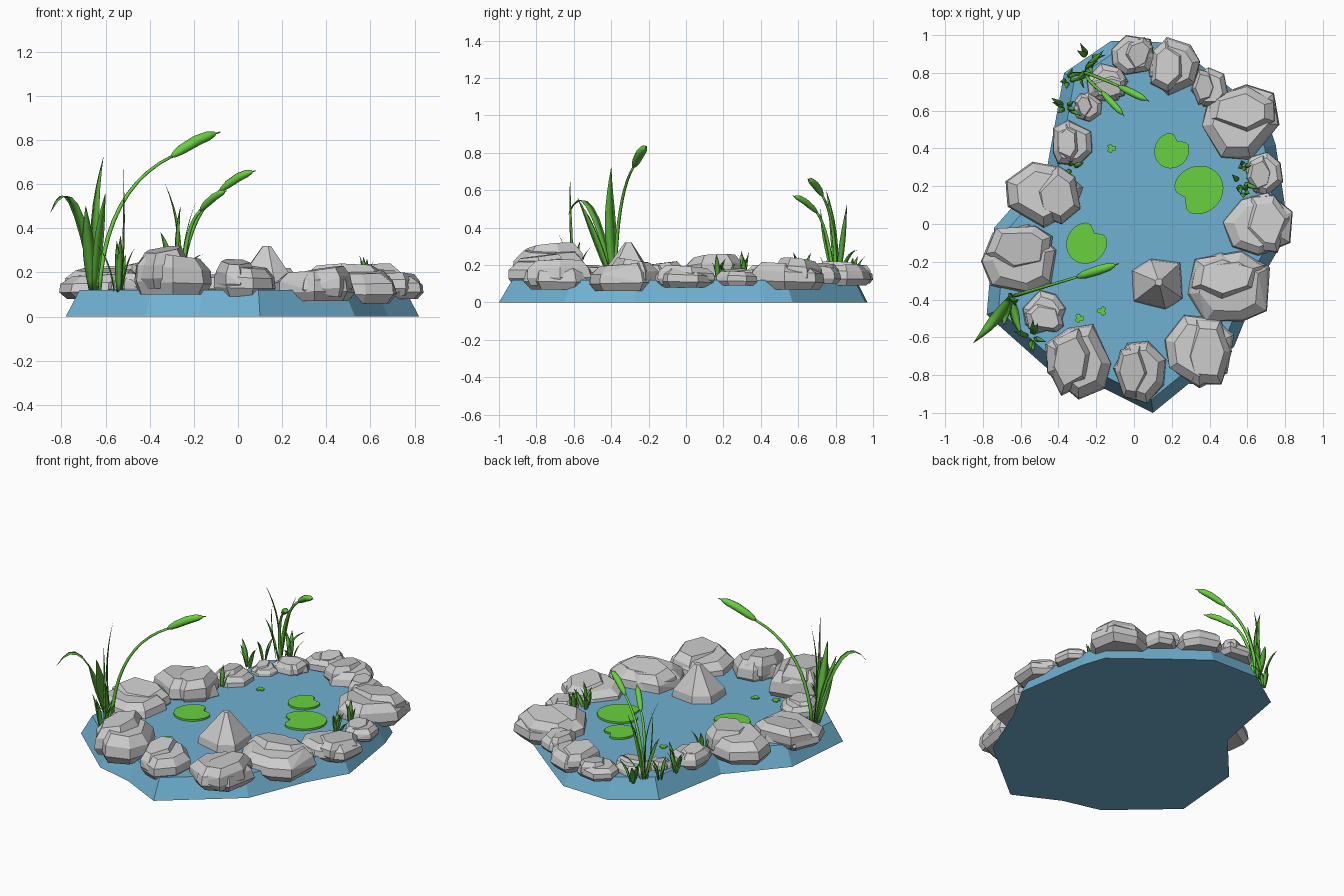
import bpy, bmesh, math, random
from mathutils import Vector

if "Cube" in bpy.data.objects:
    bpy.data.objects.remove(bpy.data.objects["Cube"])

def material(name, rgb):
    m = bpy.data.materials.new(name)
    m.diffuse_color = (*rgb, 1)
    m.use_nodes = True
    m.node_tree.nodes["Principled BSDF"].inputs["Base Color"].default_value = m.diffuse_color
    return m

WATER = material("water_blue", (0.16, 0.44, 0.64))
LEAF = material("leaf_green", (0.10, 0.42, 0.04))
PAD = material("pad_green", (0.14, 0.64, 0.05))

def finish(bm, name, mat=None, smooth=False):
    bmesh.ops.recalc_face_normals(bm, faces=bm.faces)
    for f in bm.faces:
        f.smooth = smooth
    me = bpy.data.meshes.new(name)
    bm.to_mesh(me)
    bm.free()
    if mat:
        me.materials.append(mat)
    ob = bpy.data.objects.new(name, me)
    bpy.context.collection.objects.link(ob)
    return ob

def prism(bm, low, high):
    """Closed solid between two matching outlines."""
    a = [bm.verts.new(p) for p in low]
    b = [bm.verts.new(p) for p in high]
    n = len(a)
    bm.faces.new(a[::-1])
    bm.faces.new(b)
    for i in range(n):
        j = (i + 1) % n
        bm.faces.new((a[i], a[j], b[j], b[i]))

# pond basin: irregular outline, sloping inwards to the water surface
outline = [(.10, -1), (.53, -.65), (.68, -.28), (.82, -.04), (.75, .42), (.70, .57),
           (.46, .76), (.20, .96), (-.12, .97), (-.37, .80), (-.46, .30), (-.74, -.02),
           (-.78, -.48), (-.42, -.80), (-.18, -.86)]
WZ = .12
inner = []
for i, p in enumerate(outline):
    p = Vector(p)
    e1 = (p - Vector(outline[i - 1])).normalized()
    e2 = (Vector(outline[(i + 1) % len(outline)]) - p).normalized()
    n1, n2 = Vector((-e1.y, e1.x)), Vector((-e2.y, e2.x))
    inner.append(p + (n1 + n2) * .06 / (1 + n1.dot(n2)))
bm = bmesh.new()
prism(bm, [(x, y, 0) for x, y in outline], [(p.x, p.y, WZ) for p in inner])
finish(bm, "pond_water", WATER)

# rocks: faceted hull chunks fitted to a box
def chunk(bm, box, rng, rings, sides=7, tilt=.0):
    x0, x1, y0, y1, z0, z1 = box
    turn, lean = rng.uniform(0, 6), rng.uniform(0, 6)
    shape = [(math.tau * (k + rng.uniform(-.25, .25)) / sides, rng.uniform(.9, 1.08)) for k in range(sides)]
    pts = []
    for h, r in rings:
        for a, s in shape:
            rr = r * s * rng.uniform(.97, 1.03)
            pts.append(Vector((rr * math.cos(a + turn), rr * math.sin(a + turn),
                               h * (1 + tilt * rr * math.cos(a - lean)))))
    lo = [min(p[i] for p in pts) for i in range(3)]
    hi = [max(p[i] for p in pts) for i in range(3)]
    tlo, thi = (x0, y0, z0), (x1, y1, z1)
    vs = [bm.verts.new([tlo[i] + (p[i] - lo[i]) / (hi[i] - lo[i]) * (thi[i] - tlo[i])
                        for i in range(3)]) for p in pts]
    res = bmesh.ops.convex_hull(bm, input=vs)
    junk = {g for g in res["geom_interior"] + res["geom_unused"] if isinstance(g, bmesh.types.BMVert)}
    bmesh.ops.delete(bm, geom=list(junk), context='VERTS')

SLAB = [(0, .84), (.3, 1), (.68, .95), (1, .7)]
PEAK = [(0, 1), (.35, .9), (.7, .45), (1, .13)]

def rock(name, box, seed, peak=False):
    rng = random.Random(seed)
    bm = bmesh.new()
    x0, x1, y0, y1, z0, z1 = box
    if peak:
        chunk(bm, box, rng, PEAK, 6)
    else:
        # wide slab, and a taller slab split off along one side of it
        w, d, h = x1 - x0, y1 - y0, z1 - z0
        chunk(bm, (x0, x1, y0, y1, z0, z0 + .86 * h), rng, SLAB, 7, .12)
        cut, m = rng.uniform(.62, .72), .05
        fx, fy = ((cut, 1 - 2 * m) if rng.random() < .5 else (1 - 2 * m, cut))
        ox = rng.choice((.03, .97 - fx)) if fx == cut else m
        oy = rng.choice((.03, .97 - fy)) if fy == cut else m
        chunk(bm, (x0 + ox * w, x0 + (ox + fx) * w, y0 + oy * d, y0 + (oy + fy) * d,
                   z0 + .12 * h, z1), rng, SLAB, 6, .15)
    bmesh.ops.dissolve_limit(bm, angle_limit=.2, verts=bm.verts, edges=bm.edges)
    finish(bm, name)

rocks = [(-.12, .11, .79, 1.0, .10, .20), (.08, .35, .68, .99, .09, .22),
         (.30, .50, .62, .83, .10, .21), (.36, .77, .34, .74, .07, .24),
         (.59, .79, .15, .38, .09, .18), (.47, .84, -.17, .17, .08, .20),
         (.28, .72, -.52, -.14, .06, .24), (.16, .53, -.87, -.48, .07, .23),
         (-.11, .17, -.95, -.62, .09, .26), (-.47, -.12, -.93, -.53, .10, .32),
         (-.59, -.36, -.58, -.35, .10, .20), (-.81, -.41, -.37, 0, .08, .22),
         (-.68, -.27, -.02, .33, .08, .26), (-.43, -.22, .31, .55, .09, .20),
         (-.32, -.17, .54, .70, .10, .17), (-.25, -.03, .65, .85, .10, .19)]
for i, b in enumerate(rocks):
    rock(f"shore_rock_{i + 1}", b, i + 11)
rock("island_rock", (-.02, .26, -.46, -.18, .08, .32), 5, True)

# plants
def sweep(bm, path, radii, sides=6, flat=1.0):
    """Tube along a path; flat < 1 squashes it into a blade."""
    path = [Vector(p) for p in path]
    bend = (path[-1] - path[0]).cross(path[len(path) // 2] - path[0])
    side = bend.normalized() if bend.length > 1e-5 else Vector((1, 0, 0))
    rings = []
    for i, p in enumerate(path):
        t = (path[min(i + 1, len(path) - 1)] - path[max(i - 1, 0)]).normalized()
        n = t.cross(side).normalized()
        rings.append([bm.verts.new(p + radii[i] * (side * math.cos(math.tau * k / sides)
                      + n * flat * math.sin(math.tau * k / sides))) for k in range(sides)])
    for a, b in zip(rings, rings[1:]):
        for k in range(sides):
            j = (k + 1) % sides
            bm.faces.new((a[k], a[j], b[j], b[k]))
    bm.faces.new(rings[0][::-1])
    bm.faces.new(rings[-1])

def bezier(a, b, c, n):
    a, b, c = Vector(a), Vector(b), Vector(c)
    return [a * (1 - t) ** 2 + b * 2 * t * (1 - t) + c * t * t for t in (i / n for i in range(n + 1))]

def blades(name, items):
    """Items: base, bend point, tip, half width."""
    bm = bmesh.new()
    for a, b, c, w in items:
        prof = [.5, .75, .93, 1, .95, .8, .55, .3, .03]
        sweep(bm, bezier(a, b, c, 8), [w * p for p in prof], 4, .15)
    finish(bm, name, LEAF, True)

def cattail(name, base, bend, neck, tip, r):
    bm = bmesh.new()
    sweep(bm, bezier(base, bend, neck, 10), [.011 - .0004 * i for i in range(11)])
    neck, tip = Vector(neck), Vector(tip)
    ts = [0, .06, .2, .5, .75, .88, .91, 1]
    rs = [.3, .6, .9, 1, .85, .45, .15, .1]
    path = [neck.lerp(tip, t) + Vector((0, 0, .015 * math.sin(math.pi * t))) for t in ts]
    sweep(bm, path, [r * s for s in rs], 8)
    finish(bm, name, PAD, True)

cattail("front_cattail", (-.63, -.38, .11), (-.60, -.37, .58), (-.30, -.28, .725), (-.08, -.21, .835), .025)
cattail("back_cattail_tall", (-.26, .80, .11), (-.24, .80, .45), (-.08, .73, .57), (.08, .65, .66), .02)
cattail("back_cattail_short", (-.25, .79, .11), (-.25, .76, .40), (-.17, .70, .48), (-.05, .57, .57), .018)

blades("front_reed_leaves", [
    ((-.65, -.39, .11), (-.74, -.52, .73), (-.85, -.63, .47), .03),
    ((-.64, -.38, .11), (-.67, -.42, .45), (-.61, -.40, .72), .036),
    ((-.65, -.40, .11), (-.63, -.50, .40), (-.60, -.58, .56), .028),
    ((-.66, -.39, .11), (-.68, -.46, .35), (-.69, -.54, .50), .028),
    ((-.53, -.60, .10), (-.51, -.62, .40), (-.52, -.62, .67), .009)])
blades("back_reed_leaves", [
    ((-.27, .80, .11), (-.24, .80, .40), (-.33, .75, .60), .020),
    ((-.26, .81, .11), (-.26, .84, .35), (-.19, .86, .52), .016),
    ((-.27, .80, .11), (-.32, .80, .32), (-.35, .77, .38), .018),
    ((-.25, .82, .11), (-.22, .86, .28), (-.16, .92, .28), .016),
    ((-.28, .79, .11), (-.28, .72, .40), (-.26, .72, .50), .013)])

def tuft(name, x, y, n, height, spread, seed):
    rng = random.Random(seed)
    items = []
    for k in range(n):
        a = math.tau * k / n + rng.uniform(-.6, .6)
        s = spread * rng.uniform(.6, 1.3)
        dx, dy = s * math.cos(a), s * math.sin(a)
        h = height * rng.uniform(.6, 1)
        items.append(((x + dx * .2, y + dy * .2, .11), (x + dx * .4, y + dy * .4, .11 + h * .7),
                      (x + dx, y + dy, .11 + h), .014))
    blades(name, items)

for i, t in enumerate([(-.54, -.60, 6, .27, .08), (-.36, .62, 6, .17, .08), (-.24, .88, 4, .14, .08),
                       (-.33, .30, 3, .16, .06), (.58, .17, 4, .17, .05), (.56, .22, 3, .14, .09),
                       (.58, .31, 4, .20, .05), (-.35, .76, 4, .14, .06)]):
    tuft(f"grass_tuft_{i + 1}", *t, i + 3)

# lily pads: notched rounded leaves floating on the water
def lily_pad(name, x, y, r, notch, thick=.014):
    n = 28
    pts = []
    for k in range(n):
        f = math.tau * k / n
        rr = r * (1.02 - .45 * math.exp(-(min(f, math.tau - f) / .4) ** 2) + .04 * math.cos(2 * f))
        pts.append((x + rr * math.cos(f + notch), y + rr * math.sin(f + notch)))
    bm = bmesh.new()
    prism(bm, [(px, py, WZ + .002) for px, py in pts], [(px, py, WZ + thick) for px, py in pts])
    finish(bm, name, PAD)

for i, p in enumerate([(.20, .39, .092, 1.0), (.34, .18, .128, -2.6), (-.25, -.10, .107, .9)]):
    lily_pad(f"lily_pad_{i + 1}", *p)

# tiny three-leaf floating weeds
for i, (x, y) in enumerate([(-.12, .40), (-.17, -.46), (-.29, -.50)]):
    for k in range(3):
        a = math.tau * k / 3 + i
        lily_pad(f"duckweed_{i + 1}_{k + 1}", x + .014 * math.cos(a), y + .014 * math.sin(a), .013, a, .008)
